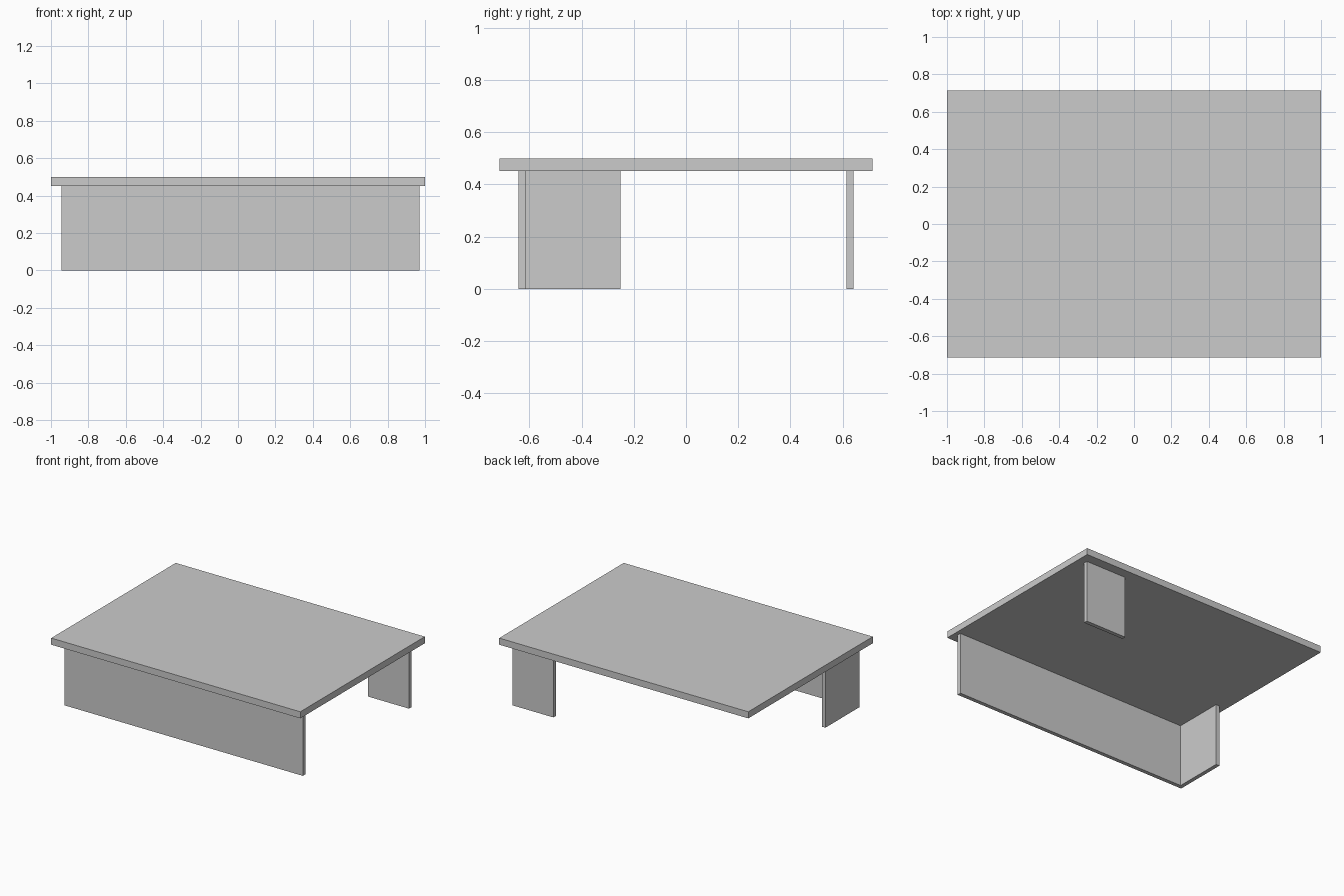
import bpy, bmesh

if "Cube" in bpy.data.objects:
    bpy.data.objects.remove(bpy.data.objects["Cube"])

def prism(name, outline, z0, z1):
    """Extrude a counter-clockwise floor outline from z0 up to z1."""
    bm = bmesh.new()
    face = bm.faces.new([bm.verts.new((x, y, z0)) for x, y in outline])
    ext = bmesh.ops.extrude_face_region(bm, geom=[face], use_keep_orig=True)
    top = [v for v in ext["geom"] if isinstance(v, bmesh.types.BMVert)]
    bmesh.ops.translate(bm, verts=top, vec=(0, 0, z1 - z0))
    bmesh.ops.recalc_face_normals(bm, faces=bm.faces)
    mesh = bpy.data.meshes.new(name)
    bm.to_mesh(mesh)
    bm.free()
    obj = bpy.data.objects.new(name, mesh)
    bpy.context.collection.objects.link(obj)
    return obj

def rect(x0, x1, y0, y1):
    return [(x0, y0), (x1, y0), (x1, y1), (x0, y1)]

H, T = 0.452, 0.0286          # underside height of the top, panel thickness
LEFT, FRONT = -0.943, -0.643  # outer faces of the corner panel

# Table top
prism("table_top", rect(-1, 1, -0.714, 0.714), H, 0.5)

# L-shaped support: long front panel with a short return on the left side
prism("corner_panel", [
    (LEFT, FRONT), (0.971, FRONT), (0.971, FRONT + T),
    (LEFT + T, FRONT + T), (LEFT + T, -0.252), (LEFT, -0.252)], 0, H)

# Single flat leg at the back right
prism("back_leg", rect(0.615, 0.943, 0.643 - T, 0.643), 0, H)
